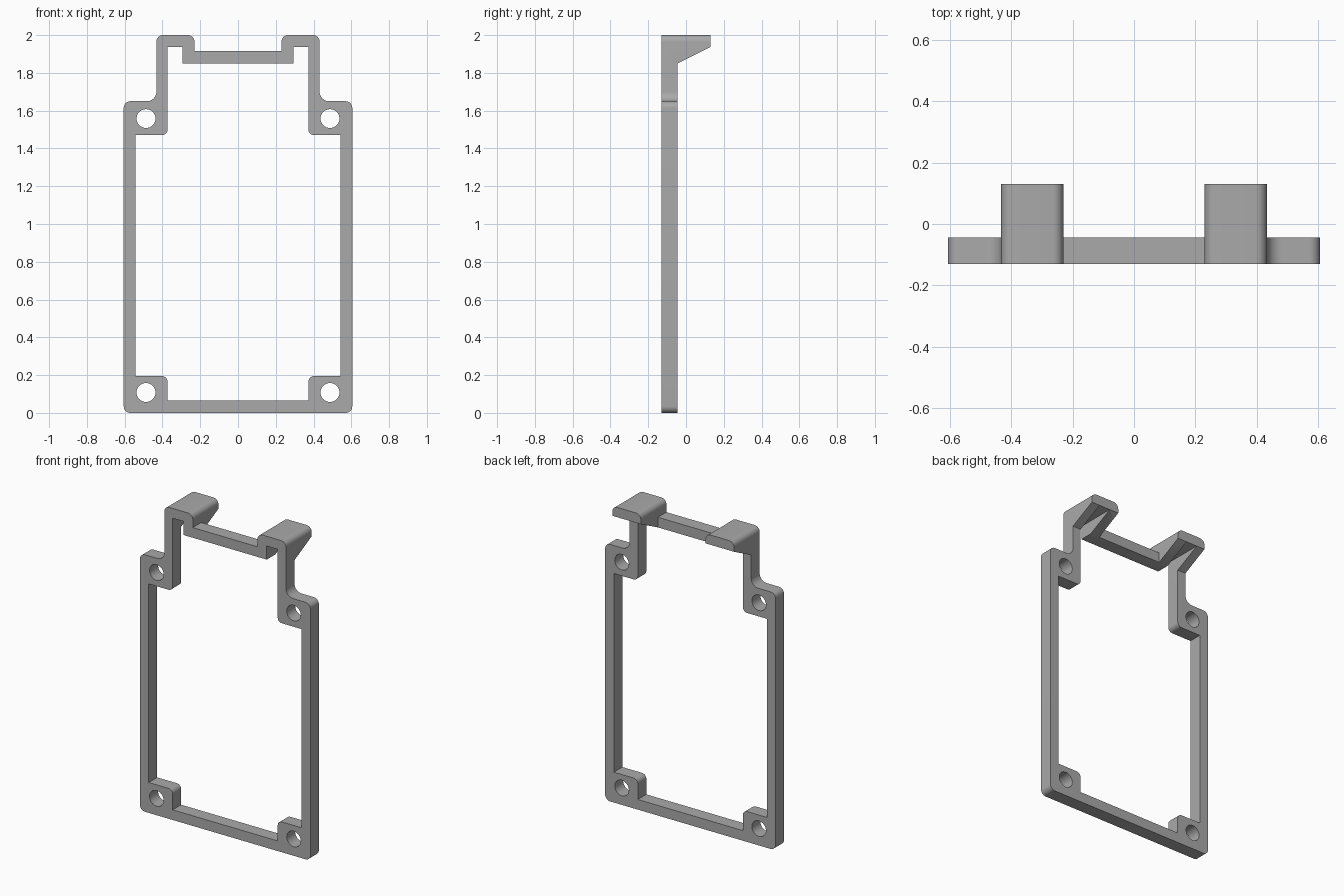
import bpy, bmesh, math
from mathutils import Vector

if "Cube" in bpy.data.objects:
    bpy.data.objects.remove(bpy.data.objects["Cube"], do_unlink=True)

FRONT, BACK, HOOK_BACK = -0.13, -0.044, 0.13
NOTCH_X = 0.23

grey = bpy.data.materials.new("plain grey")
grey.use_nodes = True
colour = (0.4, 0.4, 0.4, 1)
grey.diffuse_color = colour
grey.node_tree.nodes["Principled BSDF"].inputs["Base Color"].default_value = colour


def mirrored_outline(half):
    """Close a right-hand outline of (x, z, radius) corners with its mirror."""
    return half + [(-x, z, r) for x, z, r in reversed(half)]


def rounded(corners, steps=8):
    """Replace each right-angled corner that has a radius by an arc."""
    points = []
    for i, (x, z, r) in enumerate(corners):
        p = Vector((x, z))
        if r == 0:
            points.append(p)
            continue
        before = (Vector(corners[i - 1][:2]) - p).normalized()
        after = (Vector(corners[(i + 1) % len(corners)][:2]) - p).normalized()
        centre = p + r * (before + after)
        for k in range(steps + 1):
            t = math.pi / 2 * k / steps
            points.append(centre - r * (after * math.cos(t) + before * math.sin(t)))
    return points


def circle(x, z, r, n=32):
    return [Vector((x + r * math.cos(math.tau * k / n),
                    z + r * math.sin(math.tau * k / n))) for k in range(n)]


def prism(name, loops, place, depth):
    """Fill closed loops, holes included, and extrude them by depth."""
    bm = bmesh.new()
    edges = []
    for loop in loops:
        verts = [bm.verts.new(place(*p)) for p in loop]
        edges += [bm.edges.new((v, verts[i - 1])) for i, v in enumerate(verts)]
    bmesh.ops.triangle_fill(bm, edges=edges, use_beauty=True)
    result = bmesh.ops.extrude_face_region(bm, geom=bm.faces[:])
    moved = [g for g in result["geom"] if isinstance(g, bmesh.types.BMVert)]
    bmesh.ops.translate(bm, verts=moved, vec=depth)
    bmesh.ops.recalc_face_normals(bm, faces=bm.faces)
    mesh = bpy.data.meshes.new(name)
    bm.to_mesh(mesh)
    bm.free()
    mesh.materials.append(grey)
    obj = bpy.data.objects.new(name, mesh)
    bpy.context.collection.objects.link(obj)
    return obj


# Frame outline, opening and screw holes
outer = mirrored_outline([(0.605, 0, 0.035), (0.605, 1.65, 0.035),
                          (0.432, 1.65, 0.05), (0.432, 2, 0.035),
                          (NOTCH_X, 2, 0.035), (NOTCH_X, 1.915, 0)])
inner = mirrored_outline([(0.373, 0.065, 0), (0.373, 0.195, 0.03),
                          (0.543, 0.195, 0), (0.543, 1.47, 0),
                          (0.373, 1.47, 0.03), (0.373, 1.937, 0),
                          (0.295, 1.937, 0), (0.295, 1.85, 0)])
holes = [circle(side * 0.487, z, 0.05) for side in (-1, 1) for z in (0.108, 1.558)]
frame = prism("bracket_frame", [rounded(outer), rounded(inner)] + holes,
              lambda x, z: (x, FRONT, z), (0, HOOK_BACK - FRONT, 0))

# Cutter leaving only the sloped hooks behind the thin frame
slope = (1.937 - 1.85) / (HOOK_BACK - BACK)
reach = 0.3
hook_cutter = prism("hook_slope_cutter",
                    [[(BACK, -0.1), (BACK, 1.85),
                      (reach, 1.85 + slope * (reach - BACK)), (reach, -0.1)]],
                    lambda y, z: (-1, y, z), (2, 0, 0))

# Cutter thinning the bar between the hooks
bar_cutter = prism("bar_cutter",
                   [[(-NOTCH_X, 1.7), (NOTCH_X, 1.7), (NOTCH_X, 2.1), (-NOTCH_X, 2.1)]],
                   lambda x, z: (x, BACK, z), (0, reach, 0))

for cutter in (hook_cutter, bar_cutter):
    cut = frame.modifiers.new(cutter.name, "BOOLEAN")
    cut.operation = "DIFFERENCE"
    cut.solver = "EXACT"
    cut.object = cutter

# Bake the cuts, drop the cutters, and shade the rounded corners
bpy.context.view_layer.update()
evaluated = frame.evaluated_get(bpy.context.evaluated_depsgraph_get())
cut_mesh = bpy.data.meshes.new_from_object(evaluated)
frame.modifiers.clear()
frame.data = cut_mesh
for cutter in (hook_cutter, bar_cutter):
    bpy.data.objects.remove(cutter, do_unlink=True)

bpy.ops.object.select_all(action="DESELECT")
frame.select_set(True)
bpy.context.view_layer.objects.active = frame
bpy.ops.object.shade_smooth_by_angle(angle=math.radians(30))
